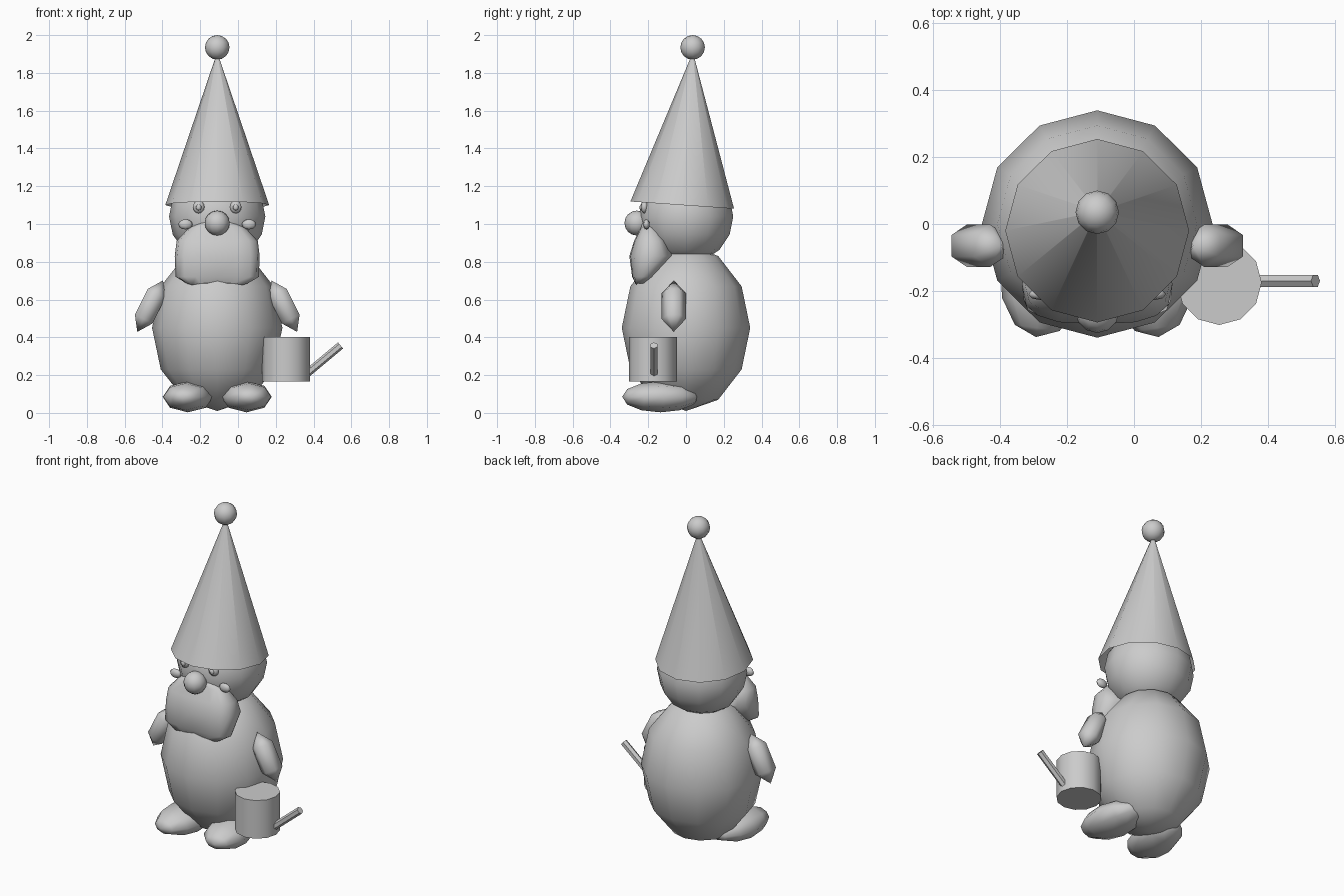
import bpy, bmesh, math
from mathutils import Matrix, Vector

cube = bpy.data.objects.get("Cube")
if cube:
    bpy.data.objects.remove(cube)

CX = -0.11  # figure's own centre line

grey = bpy.data.materials.new("plain_grey")
grey.use_nodes = True
grey.diffuse_color = (0.6, 0.6, 0.6, 1)
grey.node_tree.nodes["Principled BSDF"].inputs["Base Color"].default_value = (0.6, 0.6, 0.6, 1)


def finish(name, bm, angle=60):
    bmesh.ops.recalc_face_normals(bm, faces=bm.faces)
    mesh = bpy.data.meshes.new(name)
    bm.to_mesh(mesh)
    bm.free()
    mesh.materials.append(grey)
    obj = bpy.data.objects.new(name, mesh)
    bpy.context.collection.objects.link(obj)
    bpy.ops.object.select_all(action='DESELECT')
    obj.select_set(True)
    bpy.context.view_layer.objects.active = obj
    bpy.ops.object.shade_smooth_by_angle(angle=math.radians(angle))
    return obj


def ball(name, loc, size, segs=12, rings=8, axis='Z', turn=0, yaw=0):
    """Ellipsoid; axis sets the pole, turn tilts it about y, yaw about z."""
    bm = bmesh.new()
    bmesh.ops.create_uvsphere(bm, u_segments=segs, v_segments=rings, radius=1)
    pole = Matrix.Rotation(math.pi / 2, 4, 'X') if axis == 'Y' else Matrix()
    m = (Matrix.Translation(loc) @ Matrix.Rotation(yaw, 4, 'Z')
         @ Matrix.Rotation(turn, 4, 'Y') @ Matrix.Diagonal((*size, 1)) @ pole)
    bmesh.ops.transform(bm, matrix=m, verts=bm.verts)
    return finish(name, bm, 80)


def cone(name, matrix, r1, r2, depth, segs, caps):
    bm = bmesh.new()
    bmesh.ops.create_cone(bm, cap_ends=caps, segments=segs, radius1=r1, radius2=r2, depth=depth)
    bmesh.ops.transform(bm, matrix=matrix, verts=bm.verts)
    return finish(name, bm, 50)


# Body and head
ball("body", (CX, 0, 0.45), (0.345, 0.34, 0.44), 12, 6)
ball("head", (CX, 0, 1.04), (0.255, 0.25, 0.25), 12, 8)

# Open pointed hat, tipped slightly back
tilt = Matrix.Rotation(math.radians(-4), 4, 'X')
cone("hat", Matrix.Translation((CX, -0.02, 1.10)) @ tilt @ Matrix.Translation((0, 0, 0.4)),
     0.275, 0.004, 0.8, 12, False)
ball("hat_bobble", (CX, 0.035, 1.935), (0.065,) * 3, 12, 8)
ball("nose", (CX, -0.26, 1.005), (0.066,) * 3, 12, 8)

# Beard: stacked rounded sections (z, half width, front y, back y)
sections = [(0.685, 0.17, -0.27, -0.21), (0.72, 0.22, -0.285, -0.17),
            (0.83, 0.225, -0.30, -0.06), (0.91, 0.215, -0.275, -0.10),
            (0.98, 0.15, -0.24, -0.14), (1.02, 0.06, -0.23, -0.17)]
N = 16
bm = bmesh.new()
loops = []
for row, (z, w, front, back) in enumerate(sections):
    loop = []
    for i in range(N):
        a = 2 * math.pi * i / N
        c, s = math.cos(a), math.sin(a)
        x = w * math.copysign(abs(c) ** 0.7, c)
        y = (front + back) / 2 + (back - front) / 2 * math.copysign(abs(s) ** 0.7, s)
        wave = 0.008 * math.cos(4 * a) if row == 0 else 0
        loop.append(bm.verts.new((CX + x, y, z + wave)))
    loops.append(loop)
for a, b in zip(loops, loops[1:]):
    for i in range(N):
        j = (i + 1) % N
        bm.faces.new((a[i], a[j], b[j], b[i]))
bm.faces.new(loops[0])
bm.faces.new(loops[-1])
finish("beard", bm)

# Paired parts
for side, s in (("left", 1), ("right", -1)):
    ball(side + "_eye", (CX + s * 0.098, -0.22, 1.09), (0.032, 0.02, 0.034), 10, 6)
    ball(side + "_pupil", (CX + s * 0.098, -0.238, 1.088), (0.015, 0.008, 0.016), 8, 6)
    ball(side + "_cheek", (CX + s * 0.168, -0.21, 0.998), (0.038, 0.018, 0.027), 8, 6)
    ball(side + "_arm", (CX + s * 0.355, -0.065, 0.565), (0.07, 0.074, 0.152), 6, 3,
         turn=-s * math.radians(26.6))
    ball(side + "_foot", (CX + s * 0.155, -0.135, 0.085), (0.135, 0.205, 0.082), 8, 6,
         axis='Y', yaw=s * math.radians(8))

# Watering can with spout
cone("watering_can", Matrix.Translation((0.255, -0.175, 0.283)), 0.127, 0.127, 0.235, 12, True)
start, end = Vector((0.34, -0.17, 0.188)), Vector((0.543, -0.17, 0.357))
aim = (end - start).to_track_quat('Z', 'Y').to_matrix().to_4x4()
cone("can_spout", Matrix.Translation((start + end) / 2) @ aim, 0.021, 0.021,
     (end - start).length, 6, True)
